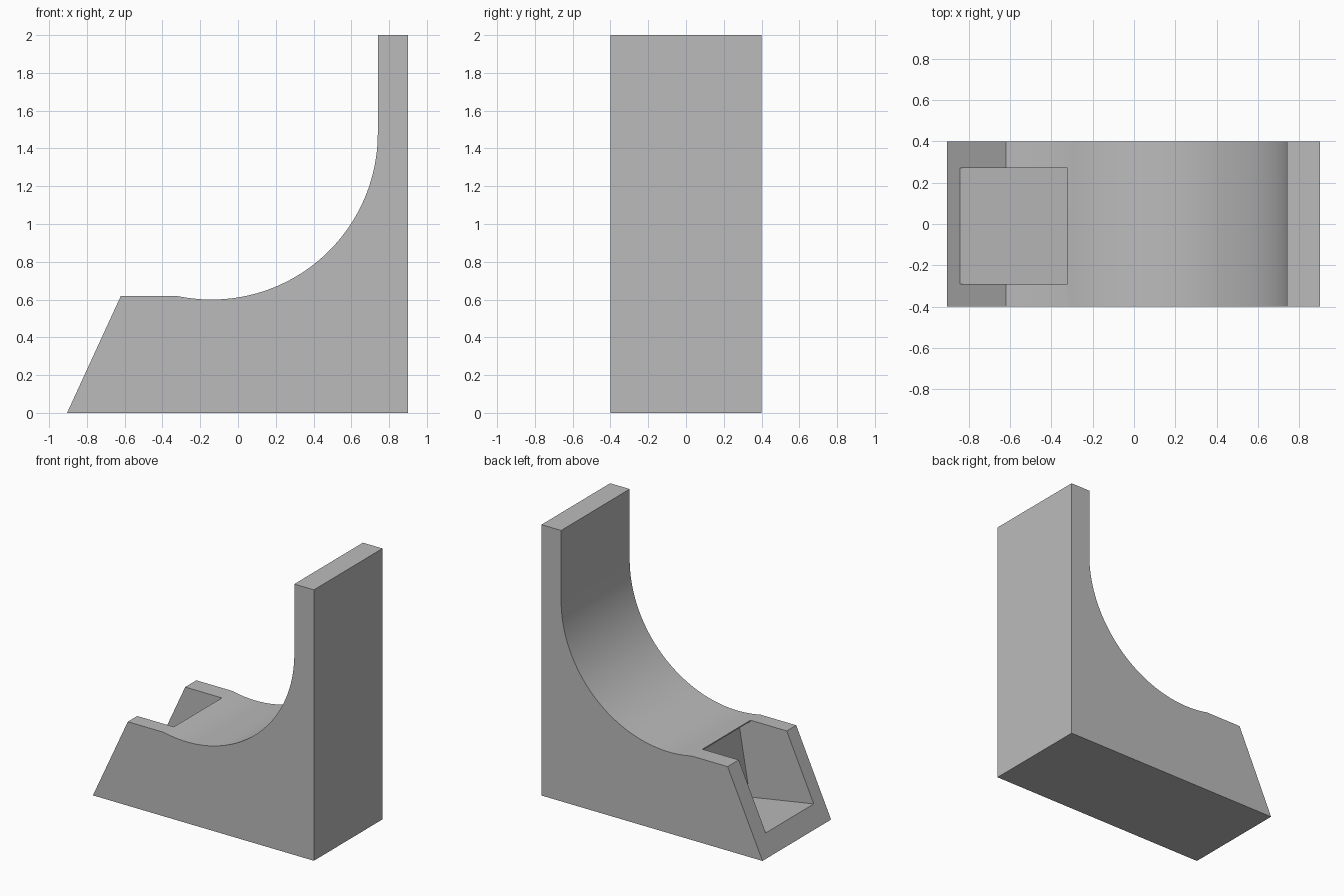
import bpy
import bmesh
from math import pi, asin, cos, sin, radians

cube = bpy.data.objects.get("Cube")
if cube:
    bpy.data.objects.remove(cube, do_unlink=True)

grey = bpy.data.materials.new("plain grey")
grey.use_nodes = True
colour = (0.5, 0.5, 0.5, 1)
grey.diffuse_color = colour
grey.node_tree.nodes["Principled BSDF"].inputs["Base Color"].default_value = colour


def extrude_profile(name, points, y0, y1):
    """Solid made from an x-z outline swept along y."""
    bm = bmesh.new()
    outline = bm.faces.new([bm.verts.new((x, y0, z)) for x, z in points])
    swept = bmesh.ops.extrude_face_region(bm, geom=[outline])["geom"]
    bmesh.ops.translate(bm, vec=(0, y1 - y0, 0),
                        verts=[v for v in swept if isinstance(v, bmesh.types.BMVert)])
    bmesh.ops.recalc_face_normals(bm, faces=bm.faces)
    mesh = bpy.data.meshes.new(name)
    bm.to_mesh(mesh)
    bm.free()
    mesh.materials.append(grey)
    obj = bpy.data.objects.new(name, mesh)
    bpy.context.collection.objects.link(obj)
    return obj


# Stand body: sloped nose, flat ledge, round cradle, upright back plate
cx, cz, radius, ledge, steps = -0.14, 1.475, 0.88, 0.62, 48
cz = 0.6 + radius
start = -pi / 2 - asin((1 - ((cz - ledge) / radius) ** 2) ** 0.5)
cradle = [(cx + radius * cos(start * (1 - i / steps)),
           cz + radius * sin(start * (1 - i / steps))) for i in range(steps + 1)]
body = extrude_profile(
    "cradle_stand",
    [(-0.905, 0), (-0.62, ledge)] + cradle + [(0.74, 2), (0.9, 2), (0.9, 0)],
    -0.4, 0.4)

# Tilted pocket through the nose, undercut below the cradle
cutter = extrude_profile(
    "pocket_cutter",
    [(-1.0, 0.167), (-0.319, 0.052), (-0.227, 0.585), (-0.322, 0.61),
     (-0.322, 0.8), (-1.0, 0.8)],
    -0.29, 0.27)
cutter.hide_render = True

bpy.ops.object.select_all(action="DESELECT")
body.select_set(True)
bpy.context.view_layer.objects.active = body
cut = body.modifiers.new("pocket", "BOOLEAN")
cut.operation = "DIFFERENCE"
cut.solver = "EXACT"
cut.object = cutter
bpy.ops.object.modifier_apply(modifier=cut.name)
bpy.data.objects.remove(cutter, do_unlink=True)
bpy.ops.object.shade_smooth_by_angle(angle=radians(30))
